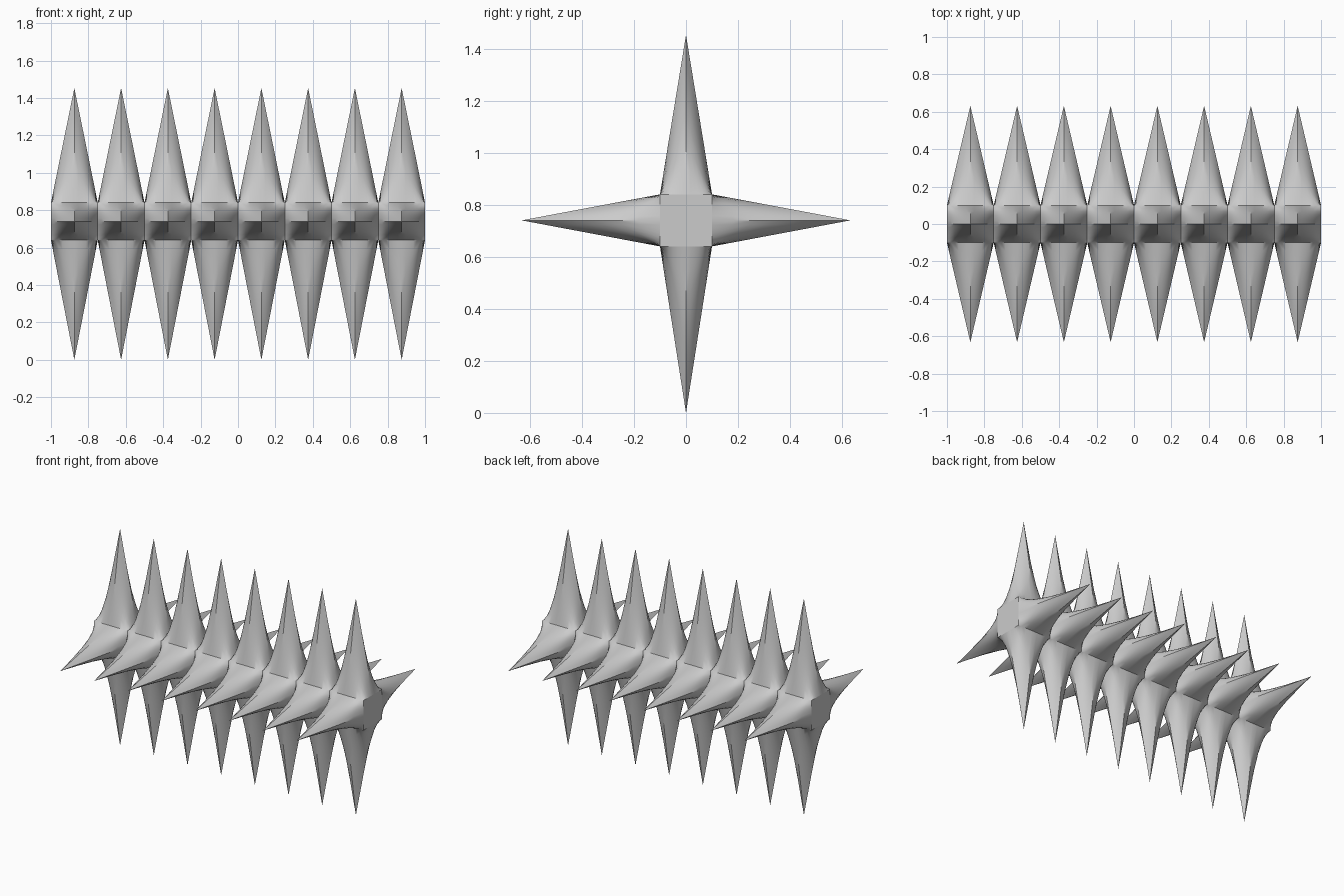
import bpy, bmesh
from mathutils import Vector

if "Cube" in bpy.data.objects:
    bpy.data.objects.remove(bpy.data.objects["Cube"])

N, SEG, R, ZC, CUTS = 8, 0.25, 0.1, 0.74, 6
# spike directions in turn around the beam: (outward, sideways "up", tip distance)
SIDES = [
    (Vector((0, -1, 0)), Vector((0, 0, 1)), 0.632),        # front
    (Vector((0, 0, 1)), Vector((0, 1, 0)), 1.453 - ZC),    # top
    (Vector((0, 1, 0)), Vector((0, 0, -1)), 0.632),        # back
    (Vector((0, 0, -1)), Vector((0, -1, 0)), ZC),          # bottom
]

bm = bmesh.new()


def add_face(pts):
    return bm.faces.new([bm.verts.new(p) for p in pts])


def add_patch(a, b, c, d):
    """Twisted four-cornered patch, filled with a grid of small quads."""
    def at(i, j):
        u, v = i / CUTS, j / CUTS
        return a.lerp(b, u).lerp(d.lerp(c, u), v)
    for i in range(CUTS):
        for j in range(CUTS):
            add_face([at(i, j), at(i + 1, j), at(i + 1, j + 1), at(i, j + 1)]).smooth = True


# Each beam face is a 2 x 2 patch with its middle pulled out to a spike
for i in range(N):
    xc = -1 + SEG * (i + 0.5)
    for out, up, tip in SIDES:
        def point(sx, su, dist=R):
            return Vector((xc + sx * SEG / 2, 0, ZC)) + up * (su * R) + out * dist
        for sx in (-1, 1):
            for su in (-1, 1):
                quad = [point(0, 0, tip), point(sx, 0), point(sx, su), point(0, su)]
                if sx * su < 0:
                    quad = [quad[0]] + quad[:0:-1]
                add_patch(*quad)

# Flat square ends
for x in (-1, 1):
    ring = [Vector((x, y * R, ZC + z * R)) for y, z in ((-1, -1), (1, -1), (1, 1), (-1, 1))]
    add_face(ring if x > 0 else ring[::-1])

bmesh.ops.remove_doubles(bm, verts=bm.verts, dist=0.0005)
me = bpy.data.meshes.new("spiked_beam")
bm.to_mesh(me)
bm.free()
ob = bpy.data.objects.new("spiked_beam", me)
bpy.context.collection.objects.link(ob)
bpy.context.view_layer.objects.active = ob
ob.select_set(True)
bpy.ops.object.shade_smooth_by_angle(angle=0.6)
